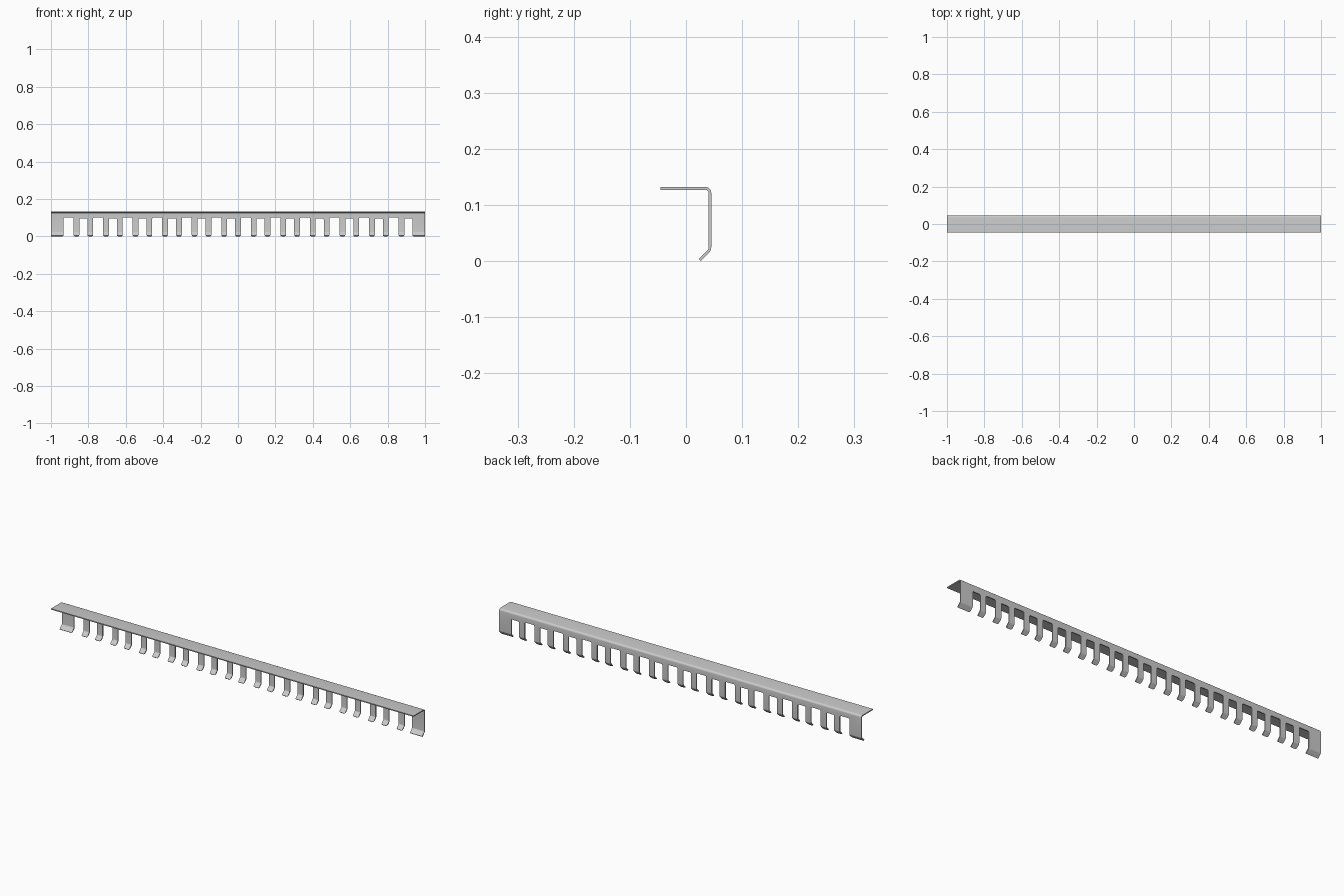
import bpy, bmesh, math
from mathutils import Vector

if "Cube" in bpy.data.objects:
    bpy.data.objects.remove(bpy.data.objects["Cube"])

T = 0.005  # sheet thickness


def arc(cx, cy, rx, ry, a0, a1, n=5):
    return [(cx + rx * math.cos(math.radians(a0 + (a1 - a0) * i / n)),
             cy + ry * math.sin(math.radians(a0 + (a1 - a0) * i / n))) for i in range(n + 1)]


def prism(bm, pts, to3d, direction):
    face = bm.faces.new([bm.verts.new(to3d(*p)) for p in pts])
    new = bmesh.ops.extrude_face_region(bm, geom=[face])["geom"]
    bmesh.ops.translate(bm, vec=Vector(direction),
                        verts=[v for v in new if isinstance(v, bmesh.types.BMVert)])


def finish(bm, name):
    bmesh.ops.recalc_face_normals(bm, faces=bm.faces)
    mesh = bpy.data.meshes.new(name)
    bm.to_mesh(mesh)
    bm.free()
    ob = bpy.data.objects.new(name, mesh)
    bpy.context.collection.objects.link(ob)
    return ob


# Bent sheet: top flange, back wall, 45 degree lip
Y, Z, R = 0.045, 0.132, 0.010
RL, ZL = 0.012, 0.024
c = math.sqrt(0.5)
tip = Vector((Y - RL + RL * c, ZL - RL * c))
tip -= Vector((1, 1)) * tip.y
outer = [(-Y, Z)] + arc(Y - R, Z - R, R, R, 90, 0) + arc(Y - RL, ZL, RL, RL, 0, -45) + [tuple(tip)]
inner = [(-Y, Z - T)] + arc(Y - R, Z - R, R - T, R - T, 90, 0) \
    + arc(Y - RL, ZL, RL - T, RL - T, 0, -45) + [(tip.x - T * c, tip.y + T * c)]
bm = bmesh.new()
prism(bm, outer + inner[::-1], lambda y, z: (-1, y, z), (2, 0, 0))
rail = finish(bm, "comb_rail")

# Slots alternate wide/tall and narrow/short, with rounded tooth tips
TOOTH, WIDE, NARROW = 0.031, 0.053, 0.043
bm = bmesh.new()
x = -(12 * (WIDE + NARROW) + 23 * TOOTH) / 2
for i in range(24):
    w, top = (WIDE, 0.101) if i % 2 == 0 else (NARROW, 0.096)
    a, b, r, f = x, x + w, 0.005, 0.008
    pts = arc(b - r, top - r, r, r, 0, 90, 3) + arc(a + r, top - r, r, r, 90, 180, 3)
    pts += arc(a - f, f, f, f, 0, -90, 4)[:-1] + [(a - f, -0.02), (b + f, -0.02)]
    pts += arc(b + f, f, f, f, 270, 180, 4)[1:]
    prism(bm, pts, lambda u, v: (u, -0.02, v), (0, 0.1, 0))
    x += w + TOOTH
cutter = finish(bm, "slot_cutter")
cutter.hide_render = True

mod = rail.modifiers.new("slots", "BOOLEAN")
mod.operation = "DIFFERENCE"
mod.solver = "EXACT"
mod.object = cutter
bpy.context.view_layer.objects.active = rail
rail.select_set(True)
bpy.ops.object.modifier_apply(modifier=mod.name)
bpy.data.objects.remove(cutter)
bpy.ops.object.shade_smooth_by_angle(angle=math.radians(35))
